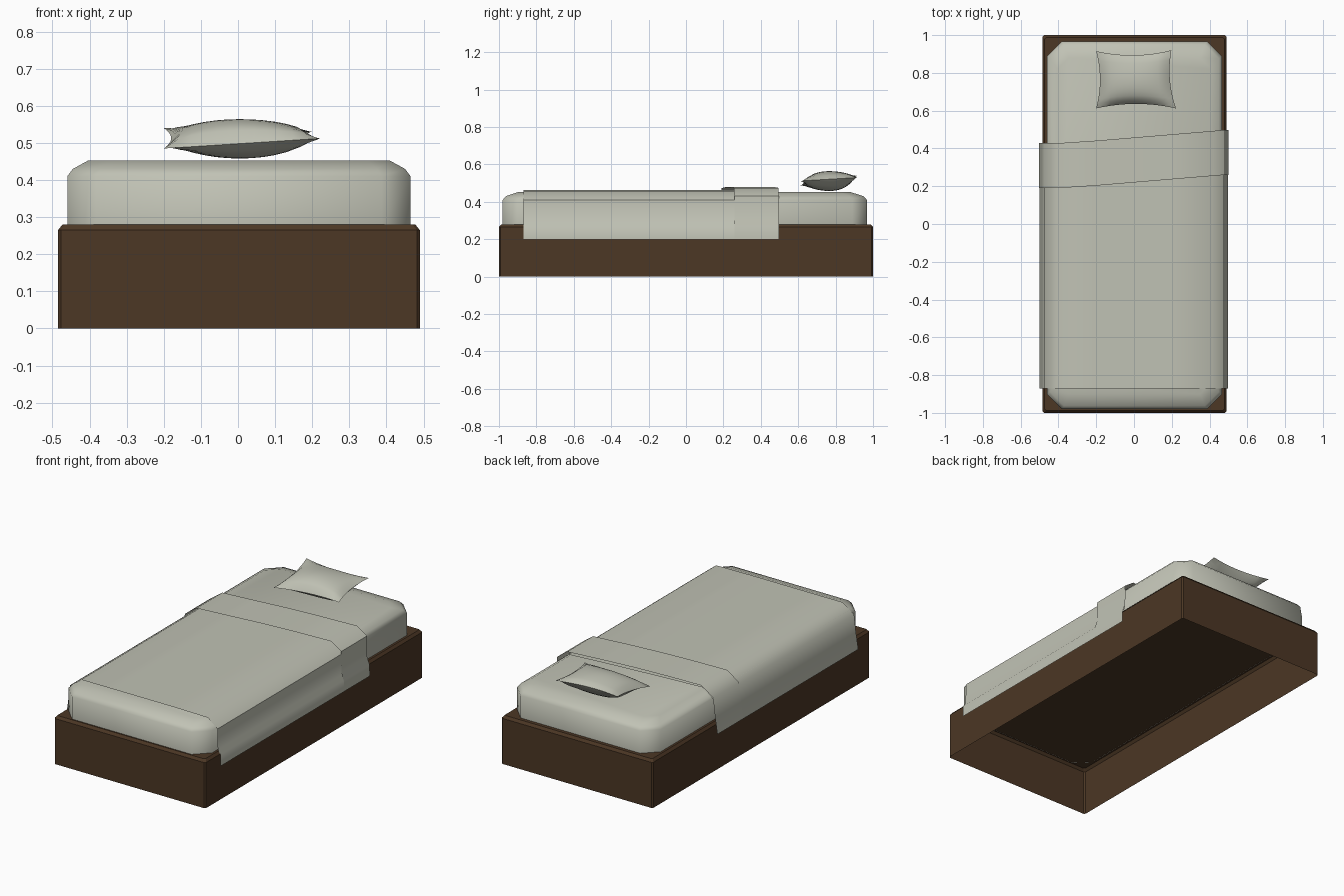
import bpy, bmesh, math

if "Cube" in bpy.data.objects:
    bpy.data.objects.remove(bpy.data.objects["Cube"])


def material(name, rgb):
    m = bpy.data.materials.new(name)
    m.diffuse_color = (*rgb, 1)
    m.use_nodes = True
    m.node_tree.nodes["Principled BSDF"].inputs["Base Color"].default_value = m.diffuse_color
    return m


linen = material("pale_linen", (0.53, 0.54, 0.46))
wood = material("dark_wood", (0.072, 0.038, 0.018))


def finish(name, bm, mat, angle=50):
    me = bpy.data.meshes.new(name)
    bm.to_mesh(me)
    bm.free()
    ob = bpy.data.objects.new(name, me)
    bpy.context.collection.objects.link(ob)
    me.materials.append(mat)
    bpy.ops.object.select_all(action='DESELECT')
    ob.select_set(True)
    bpy.context.view_layer.objects.active = ob
    bpy.ops.object.shade_smooth_by_angle(angle=math.radians(angle))
    return ob


def ring(x0, x1, y0, y1, z, c):
    """Rectangle with cut corners, counter-clockwise."""
    return [(x0 + c, y0, z), (x1 - c, y0, z), (x1, y0 + c, z), (x1, y1 - c, z),
            (x1 - c, y1, z), (x0 + c, y1, z), (x0, y1 - c, z), (x0, y0 + c, z)]


def stack(name, rings, mat, angle):
    """Loft rings upward, closed on top and open below."""
    bm = bmesh.new()
    rows = [[bm.verts.new(p) for p in r] for r in rings]
    for a, b in zip(rows, rows[1:]):
        for i in range(len(a)):
            j = (i + 1) % len(a)
            bm.faces.new((a[i], a[j], b[j], b[i]))
    bm.faces.new(rows[-1])
    return finish(name, bm, mat, angle)


# Base: hollow wooden box, softened top edge
stack("bed_base", [ring(-.485, .49, -1, 1, 0, .008),
                   ring(-.485, .49, -1, 1, .265, .008),
                   ring(-.473, .478, -.988, .988, .28, .008)], wood, 30)

# Mattress: cut corners and sloping shoulders
stack("mattress", [ring(-.46, .465, -.98, .967, .279, .078),
                   ring(-.46, .465, -.98, .967, .41, .078),
                   ring(-.445, .45, -.963, .95, .43, .075),
                   ring(-.405, .41, -.90, .88, .452, .06)], linen, 60)


# Draped cloths: a cross-section swept along y between two slanted ends
def drape(name, profile, y_front, y_back, steps=6):
    bm = bmesh.new()
    rows = []
    for k in range(steps + 1):
        t = k / steps
        rows.append([bm.verts.new((x, y_front(x) * (1 - t) + y_back(x) * t, z))
                     for x, z in profile])
    for a, b in zip(rows, rows[1:]):
        for i in range(len(a) - 1):
            bm.faces.new((a[i], a[i + 1], b[i + 1], b[i]))
    return finish(name, bm, linen)


def slant(x):
    """Skewed line of the turned-back edge."""
    return .43 + .065 * max(0, min(1, (x + .3) / .78)) - .005 * (x < -.3)


blanket_section = [(-.50, .215), (-.485, .31), (-.473, .41), (-.40, .462), (-.2, .462), (0, .462),
                   (.2, .462), (.415, .459), (.477, .41), (.479, .29), (.497, .265), (.498, .20)]
drape("blanket", blanket_section, lambda x: -.87, slant)

fold_section = [(-.503, .22), (-.488, .31), (-.475, .42), (-.40, .473), (-.2, .477), (0, .48),
                (.2, .479), (.42, .475), (.482, .43), (.483, .31), (.499, .265), (.5, .205)]
drape("turned_back_fold", fold_section, lambda x: slant(x) - .235, lambda x: slant(x) + .003)


# Pillow: two puffed grids joined at a pinched rim
def pillow():
    n = 12
    bm = bmesh.new()
    corners = [(-.20, .612, .485), (.222, .612, .512), (.198, .92, .53), (-.20, .915, .54)]
    for side in (1, -1):
        grid = []
        for j in range(n + 1):
            row = []
            for i in range(n + 1):
                s, t = i / n, j / n
                w = ((1 - s) * (1 - t), s * (1 - t), s * t, (1 - s) * t)
                x, y, rim = (sum(a * c[k] for a, c in zip(w, corners)) for k in range(3))
                u, v = 2 * s - 1, 2 * t - 1
                x -= .02 * u * (1 - v * v)
                y -= .024 * v * (1 - u * u)
                puff = ((1 - u * u) * (1 - v * v)) ** .55
                mid = rim * (1 - puff) + .511 * puff
                row.append(bm.verts.new((x, y, mid + side * .053 * puff)))
            grid.append(row)
        for j in range(n):
            for i in range(n):
                f = [grid[j][i], grid[j][i + 1], grid[j + 1][i + 1], grid[j + 1][i]]
                bm.faces.new(f if side > 0 else f[::-1])
    bmesh.ops.remove_doubles(bm, verts=bm.verts, dist=.0005)
    return finish("pillow", bm, linen, 70)


pillow()
